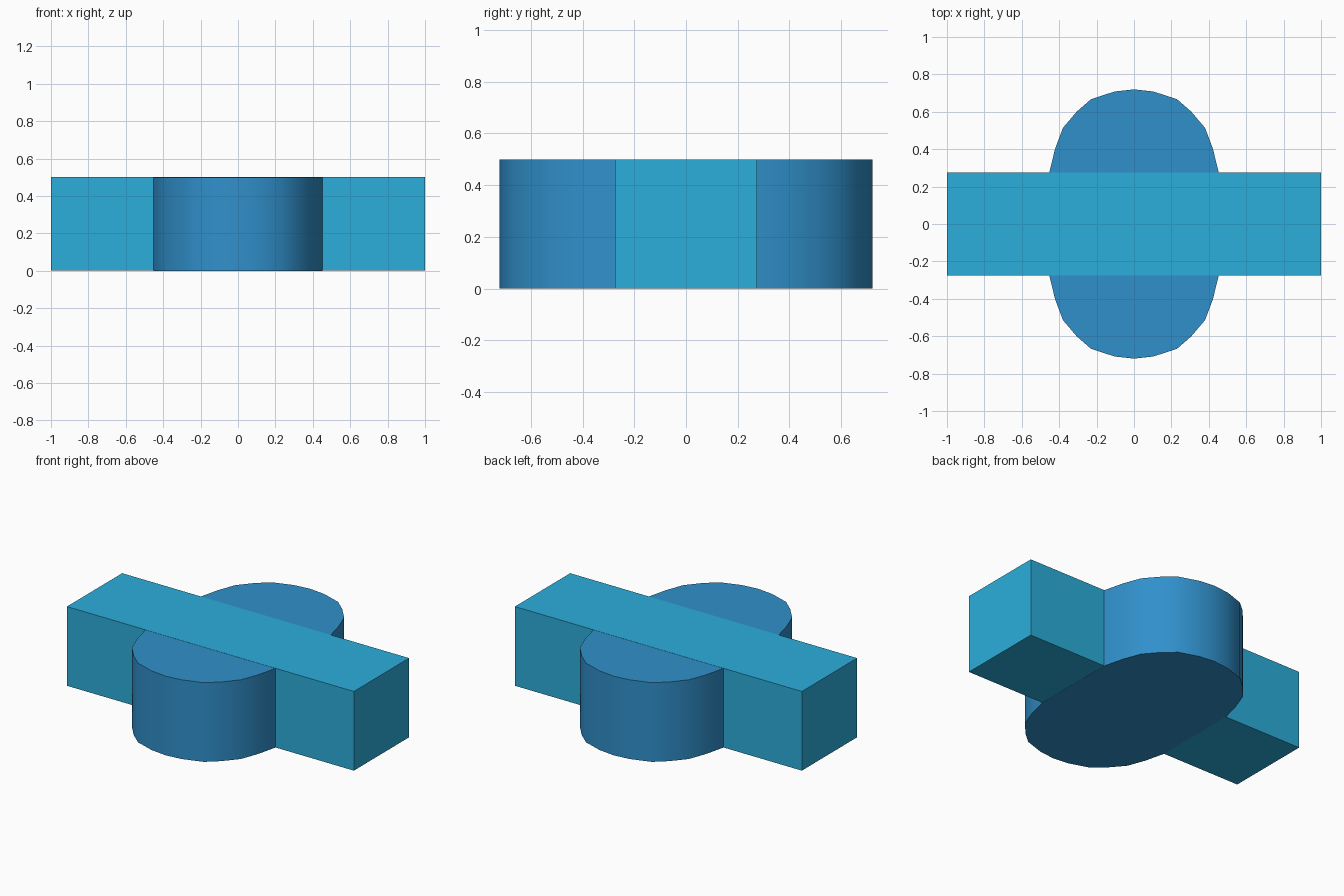
import bpy, bmesh, math

if "Cube" in bpy.data.objects:
    bpy.data.objects.remove(bpy.data.objects["Cube"])


def make_prism(name, outline, z0, z1, color, smooth=False):
    bm = bmesh.new()
    base = bm.faces.new([bm.verts.new((x, y, z0)) for x, y in outline])
    ext = bmesh.ops.extrude_face_region(bm, geom=[base])
    top = [v for v in ext["geom"] if isinstance(v, bmesh.types.BMVert)]
    bmesh.ops.translate(bm, verts=top, vec=(0, 0, z1 - z0))
    bmesh.ops.recalc_face_normals(bm, faces=bm.faces)
    mesh = bpy.data.meshes.new(name)
    bm.to_mesh(mesh)
    bm.free()
    obj = bpy.data.objects.new(name, mesh)
    bpy.context.collection.objects.link(obj)
    mat = bpy.data.materials.new(name + "_colour")
    mat.diffuse_color = color
    mat.use_nodes = True
    mat.node_tree.nodes["Principled BSDF"].inputs["Base Color"].default_value = mat.diffuse_color
    mesh.materials.append(mat)
    if smooth:
        bpy.ops.object.select_all(action='DESELECT')
        obj.select_set(True)
        bpy.context.view_layer.objects.active = obj
        bpy.ops.object.shade_smooth_by_angle(angle=math.radians(40))
    return obj


# Rounded body: straight middle with low-poly round ends, mirrored from one quarter
quarter = [(0.453, 0.275), (0.422, 0.402), (0.38, 0.514),
           (0.305, 0.602), (0.23, 0.667), (0.105, 0.708)]
half = quarter + [(0, 0.72)] + [(-x, y) for x, y in reversed(quarter)]
outline = half + [(-x, -y) for x, y in half]
make_prism("rounded_body", outline, 0.0, 0.499, (0.03, 0.28, 0.60, 1), smooth=True)

# Straight bar crossing the body, a hair proud on top and recessed below
bar = [(1, 0.275), (-1, 0.275), (-1, -0.275), (1, -0.275)]
make_prism("cross_bar", bar, 0.001, 0.5, (0.025, 0.42, 0.71, 1))
